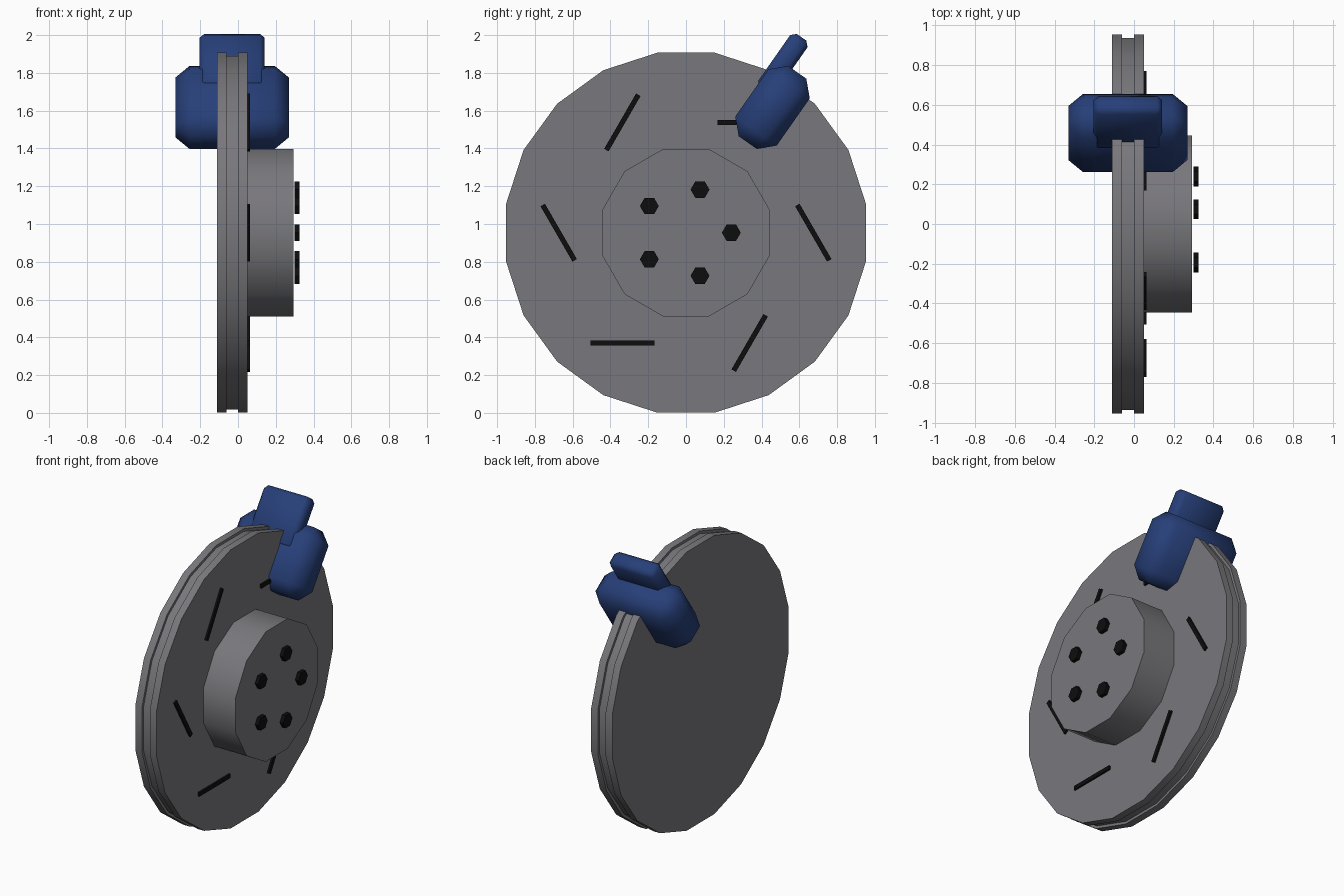
import bpy, bmesh, math
from math import cos, sin, pi, radians
from mathutils import Matrix, Vector

if "Cube" in bpy.data.objects:
    bpy.data.objects.remove(bpy.data.objects["Cube"], do_unlink=True)

AXLE_Z = 0.954


def material(name, rgb):
    m = bpy.data.materials.new(name)
    m.use_nodes = True
    m.diffuse_color = (*rgb, 1)
    m.node_tree.nodes["Principled BSDF"].inputs["Base Color"].default_value = (*rgb, 1)
    return m


steel = material("grey steel", (0.19, 0.185, 0.2))
blue = material("blue paint", (0.02, 0.05, 0.19))
black = material("black", (0.004, 0.004, 0.004))


def finish(name, bm, mat, smooth=None):
    bmesh.ops.recalc_face_normals(bm, faces=bm.faces)
    mesh = bpy.data.meshes.new(name)
    bm.to_mesh(mesh)
    bm.free()
    mesh.materials.append(mat)
    ob = bpy.data.objects.new(name, mesh)
    bpy.context.collection.objects.link(ob)
    if smooth:
        bpy.ops.object.select_all(action='DESELECT')
        ob.select_set(True)
        bpy.context.view_layer.objects.active = ob
        bpy.ops.object.shade_smooth_by_angle(angle=radians(smooth))
    return ob


def turned(name, profile, sides, start, mat, y=0, z=AXLE_Z, smooth=None):
    """Spin (x, radius) points around the x direction and cap both ends."""
    bm = bmesh.new()
    angles = [start + 2 * pi * i / sides for i in range(sides)]
    rings = [[bm.verts.new((x, y + r * cos(a), z + r * sin(a))) for a in angles]
             for x, r in profile]
    for a, b in zip(rings, rings[1:]):
        for i in range(sides):
            j = (i + 1) % sides
            bm.faces.new((a[i], a[j], b[j], b[i]))
    bm.faces.new(rings[0])
    bm.faces.new(rings[-1])
    return finish(name, bm, mat, smooth)


def box(name, size, centre, angle, mat, bevel=0, segments=1, offset=(0, 0, 0)):
    """Box turned about x, moved by an offset along its own axes."""
    bm = bmesh.new()
    bmesh.ops.create_cube(bm, size=1)
    bmesh.ops.scale(bm, vec=size, verts=bm.verts)
    if bevel:
        bmesh.ops.bevel(bm, geom=bm.edges[:], offset=bevel, segments=segments,
                        profile=0.5, affect='EDGES')
    place = (Matrix.Translation(centre) @ Matrix.Rotation(angle, 4, 'X')
             @ Matrix.Translation(offset))
    bm.transform(place)
    return finish(name, bm, mat, 60 if bevel else None)


# Rotor with a groove round the rim, and the raised hub
R, CORE = 0.965, 0.947
turned("brake_rotor", [(-0.11, R), (-0.06, R), (-0.06, CORE), (0, CORE), (0, R), (0.05, R)],
       20, pi / 20, steel, smooth=40)
turned("hub", [(0.04, 0.46), (0.293, 0.46)], 12, pi / 12, steel, smooth=40)

# Five hexagonal bolts, just clear of the hub face
for i in range(5):
    a = 2 * pi * i / 5
    turned(f"bolt_{i + 1}", [(0.3, 0.05), (0.325, 0.05)], 6, 0, black,
           y=0.24 * cos(a), z=AXLE_Z + 0.24 * sin(a))

# Six slanted slots on the outer rotor face
for i in range(6):
    a = i * pi / 3
    box(f"rotor_slot_{i + 1}", (0.015, 0.338, 0.027),
        (0.055, 0.674 * cos(a), AXLE_Z + 0.674 * sin(a)), a - pi / 3, black)

# Caliper straddling the rotor, with its top plate
centre, tilt = Vector((-0.031, 0.458, 1.617)), radians(55)
box("caliper_body", (0.6, 0.455, 0.268), centre, tilt, blue, bevel=0.075)
box("caliper_plate", (0.345, 0.345, 0.112), centre, tilt, blue, bevel=0.025,
    offset=(0, 0.22, 0.087))
